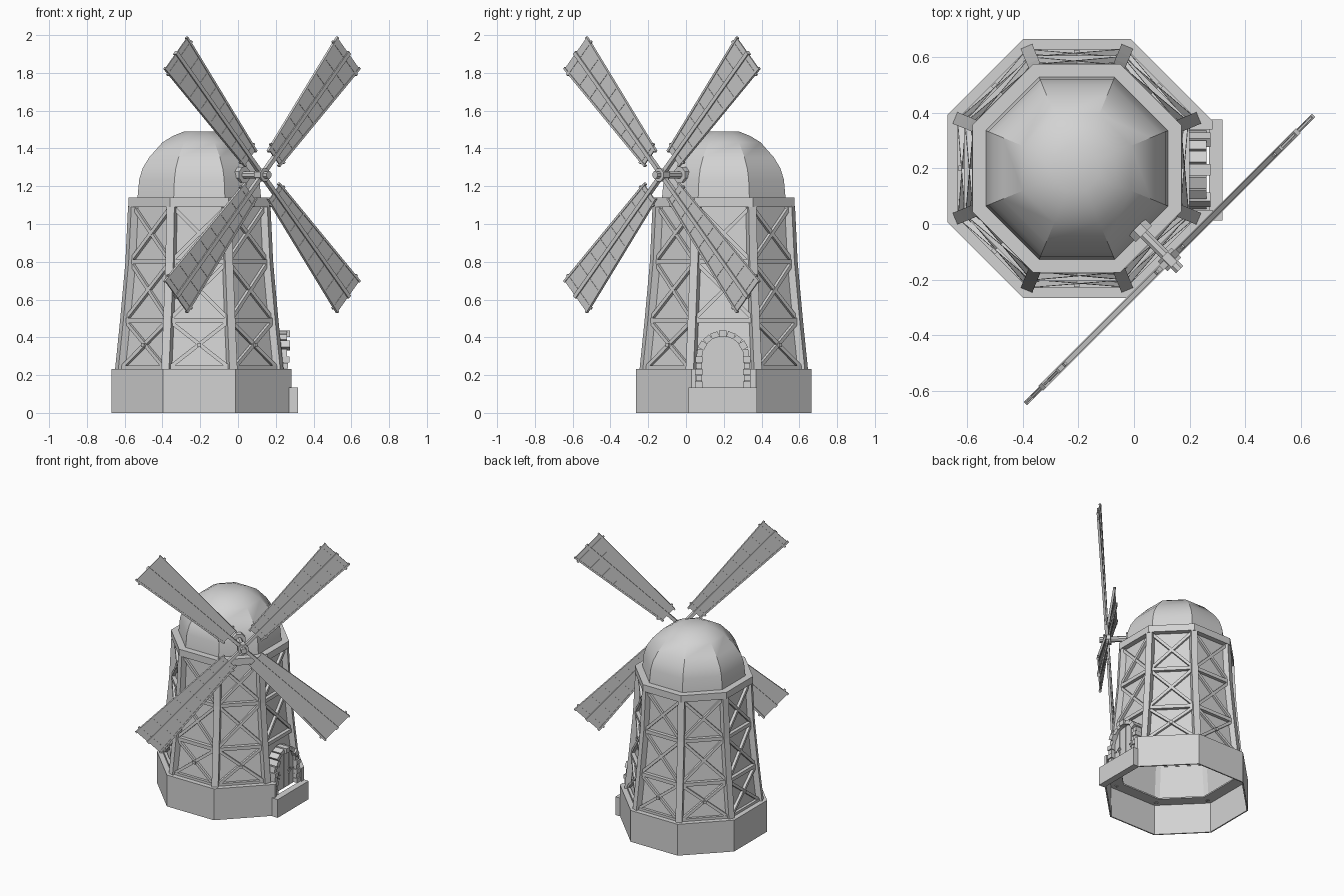
import bpy, bmesh, math
from mathutils import Vector, Matrix

if "Cube" in bpy.data.objects:
    bpy.data.objects.remove(bpy.data.objects["Cube"])

CX, CY = -0.205, 0.2
K = math.cos(math.pi / 8)
grey = bpy.data.materials.new("stone_grey")
grey.diffuse_color = (0.65, 0.65, 0.65, 1)
grey.use_nodes = True
grey.node_tree.nodes["Principled BSDF"].inputs["Base Color"].default_value = grey.diffuse_color


def finish(bm, name, smooth=False):
    bmesh.ops.recalc_face_normals(bm, faces=bm.faces)
    me = bpy.data.meshes.new(name)
    bm.to_mesh(me)
    bm.free()
    me.materials.append(grey)
    ob = bpy.data.objects.new(name, me)
    bpy.context.collection.objects.link(ob)
    if smooth:
        bpy.ops.object.select_all(action='DESELECT')
        ob.select_set(True)
        bpy.context.view_layer.objects.active = ob
        bpy.ops.object.shade_smooth_by_angle(angle=math.radians(30))
    return ob


def octagon(apothem, z):
    r = apothem / K
    return [Vector((CX + r * math.cos(math.pi / 8 + k * math.pi / 4),
                    CY + r * math.sin(math.pi / 8 + k * math.pi / 4), z)) for k in range(8)]


def loft(bm, loops, cap_start=False, cap_end=False):
    rows = [[bm.verts.new(p) for p in lp] for lp in loops]
    n = len(rows[0])
    for a, b in zip(rows, rows[1:]):
        for i in range(n):
            bm.faces.new((a[i], a[(i + 1) % n], b[(i + 1) % n], b[i]))
    if cap_start:
        bm.faces.new(rows[0][::-1])
    if cap_end:
        bm.faces.new(rows[-1])


def bar(bm, p, q, w, d, normal):
    """Box from p to q, d deep along normal and w wide across it."""
    p, q = Vector(p), Vector(q)
    t = (q - p).normalized()
    side = t.cross(Vector(normal)).normalized()
    n = side.cross(t)
    ring = [side * (w / 2 * a) + n * (d / 2 * b) for a, b in ((1, 1), (-1, 1), (-1, -1), (1, -1))]
    loft(bm, [[p + o for o in ring], [q + o for o in ring]], True, True)


def box(bm, x0, x1, y0, y1, z0, z1):
    bar(bm, ((x0 + x1) / 2, (y0 + y1) / 2, z0), ((x0 + x1) / 2, (y0 + y1) / 2, z1), y1 - y0, x1 - x0, (1, 0, 0))


# plinth: open-bottomed octagon shell, pushed out and notched at the door
lo, hi = octagon(0.465, 0), octagon(0.465, 0.232)
for lp in (lo, hi):
    lp[0].x = lp[7].x = 0.282
    lp[0].y -= 0.022
    lp[7].y += 0.022
bm = bmesh.new()
loft(bm, [lo, hi, octagon(0.37, 0.232)])
plinth = finish(bm, "plinth")
sol = plinth.modifiers.new("thickness", 'SOLIDIFY')
sol.thickness = 0.01
bm = bmesh.new()
box(bm, 0.15, 0.4, 0.05, 0.34, 0.135, 0.4)
cutter = finish(bm, "doorway_cutter")
cutter.hide_render = True
cutter.display_type = 'WIRE'
cut = plinth.modifiers.new("doorway", 'BOOLEAN')
cut.operation = 'DIFFERENCE'
cut.object = cutter

# door step
bm = bmesh.new()
box(bm, 0.27, 0.317, 0.012, 0.375, 0, 0.135)
finish(bm, "door_step")

# tower wall and timber frame, following a slightly concave taper
TIERS = [(0.228, 0.437), (0.49, 0.410), (0.80, 0.382), (1.095, 0.368)]
bm = bmesh.new()
loft(bm, [octagon(a - 0.03, z) for z, a in TIERS])
finish(bm, "tower_wall")

posts, rails, braces, bosses = (bmesh.new() for _ in range(4))
rings = [octagon(a - 0.018, z) for z, a in TIERS]
for lo, hi in zip(rings, rings[1:]):
    for k in range(8):
        radial = lo[k] - Vector((CX, CY, lo[k].z))
        bar(posts, lo[k], hi[k], 0.045, 0.04, radial)
for k in range(8):
    a = (k + 1) * math.pi / 4
    n = Vector((math.cos(a), math.sin(a), 0))
    door_side = k == 7
    for i in range(3):
        j = (k + 1) % 8
        A, B, D, E = rings[i][k], rings[i][j], rings[i + 1][k], rings[i + 1][j]
        if i:
            bar(rails, A, B, 0.026, 0.026, n)
        if door_side and i == 0:
            continue
        bar(braces, A, E, 0.02, 0.02, n)
        bar(braces, B, D, 0.02, 0.016, n)
        if i == 0:
            c = (A + B + D + E) / 4
            bar(bosses, c, c + n * 0.02, 0.02, 0.02, (0, 0, 1))
    if not door_side:
        bar(rails, rings[0][k] + Vector((0, 0, .012)), rings[0][(k + 1) % 8] + Vector((0, 0, .012)), 0.02, 0.02, n)
finish(posts, "corner_posts")
finish(rails, "wall_rails")
finish(braces, "cross_braces")
finish(bosses, "brace_bosses")

# cornice and domed cap
bm = bmesh.new()
loft(bm, [octagon(0.375, 1.09), octagon(0.375, 1.14)], True, True)
finish(bm, "cornice")
bm = bmesh.new()
loft(bm, [octagon(a, z) for a, z in ((0.328, 1.13), (0.318, 1.236), (0.30, 1.295), (0.265, 1.353),
                                     (0.195, 1.432), (0.14, 1.466), (0.08, 1.49))], False, True)
finish(bm, "dome_roof", True)

# arched door with planks and hinges
DY, DZ = 0.195, 0.295
arch = [(DY + 0.115, 0.13)] + [(DY + 0.115 * math.cos(t * math.pi / 12), DZ + 0.115 * math.sin(t * math.pi / 12))
                              for t in range(13)] + [(DY - 0.115, 0.13)]
bm = bmesh.new()
loft(bm, [[Vector((x, y, z)) for y, z in arch] for x in (0.17, 0.238)], True, True)
finish(bm, "door_panel")
bm = bmesh.new()
box(bm, 0.236, 0.242, DY - 0.004, DY + 0.004, 0.135, 0.40)
for s in (-1, 1):
    box(bm, 0.236, 0.241, DY + s * 0.06 - 0.003, DY + s * 0.06 + 0.003, 0.135, 0.385)
    root, tip = (0.24, DY + s * 0.11, 0.245), (0.24, DY + s * 0.045, 0.245)
    bar(bm, root, tip, 0.008, 0.008, (1, 0, 0))
    for dz in (-0.025, 0.025):
        bar(bm, (0.24, DY + s * 0.085, 0.245), (0.24, DY + s * 0.055, 0.245 + dz), 0.007, 0.008, (1, 0, 0))
finish(bm, "door_hinges_and_planks")

# stone surround: stacked jambs and arch blocks
bm = bmesh.new()
for s in (-1, 1):
    for i in range(5):
        z = 0.135 + i * 0.033
        w = 0.003 if i % 2 else 0
        y0, y1 = sorted((DY + s * (0.108 + w), DY + s * (0.146 - w)))
        box(bm, 0.19, 0.272 - 2 * w, y0, y1, z, z + 0.031)
for i in range(9):
    t = math.pi * (i + 0.5) / 9
    d = Vector((0, math.cos(t), math.sin(t)))
    c = Vector((0.19, DY, DZ)) + d * 0.124
    big = i in (1, 4, 7)
    bar(bm, c, c + Vector((0.084 if big else 0.07, 0, 0)), 0.041, 0.036 if big else 0.03, d)
finish(bm, "door_stones")

# sail assembly: local x along the sail plane, y up, z along the shaft
U, N = Vector((1, 1, 0)).normalized(), Vector((1, -1, 0)).normalized()
HUB = Matrix(((U.x, 0, N.x, 0), (U.y, 0, N.y, 0), (0, 1, 0, 1.26), (0, 0, 0, 1)))


def drum(bm, r, z0, z1, n=8):
    pts = [(r * math.cos((i + .5) * math.tau / n), r * math.sin((i + .5) * math.tau / n)) for i in range(n)]
    loft(bm, [[HUB @ Vector((x, y, z)) for x, y in pts] for z in (z0, z1)], True, True)


bm = bmesh.new()
drum(bm, 0.02, 0.0, 0.21)
drum(bm, 0.045, 0.015, 0.05)
finish(bm, "sail_shaft")
bm = bmesh.new()
drum(bm, 0.038, 0.155, 0.205)
drum(bm, 0.02, 0.2, 0.232)
finish(bm, "sail_hub")


def half(r):
    return 0.055 + (r - 0.12) * 0.075


Z = Vector((0, 0, 1))
for k in range(4):
    M = HUB @ Matrix.Translation((0, 0, 0.18)) @ Matrix.Rotation(math.pi / 4 + k * math.pi / 2, 4, 'Z')
    # thin tapered panel
    bm = bmesh.new()
    quad = [(0.13, -half(.13)), (0.91, -half(.91)), (0.91, half(.91)), (0.13, half(.13))]
    loft(bm, [[Vector((x, y, z)) for x, y in quad] for z in (-0.004, 0.004)], True, True)
    bm.transform(M)
    finish(bm, "sail_panel_%d" % (k + 1))
    # centre spar, edge rails and slats
    bm = bmesh.new()
    bar(bm, (0.02, 0, 0), (0.915, 0, 0), 0.022, 0.024, Z)
    for s in (-1, 1):
        bar(bm, (0.12, s * half(.12), 0), (0.915, s * half(.915), 0), 0.012, 0.016, Z)
    for i in range(8):
        r = 0.16 + i * 0.102
        h = half(r) + (0.016 if i in (0, 7) else 0)
        bar(bm, (r, -h, 0), (r, h, 0), 0.012, 0.012, Z)
    bm.transform(M)
    finish(bm, "sail_frame_%d" % (k + 1))
